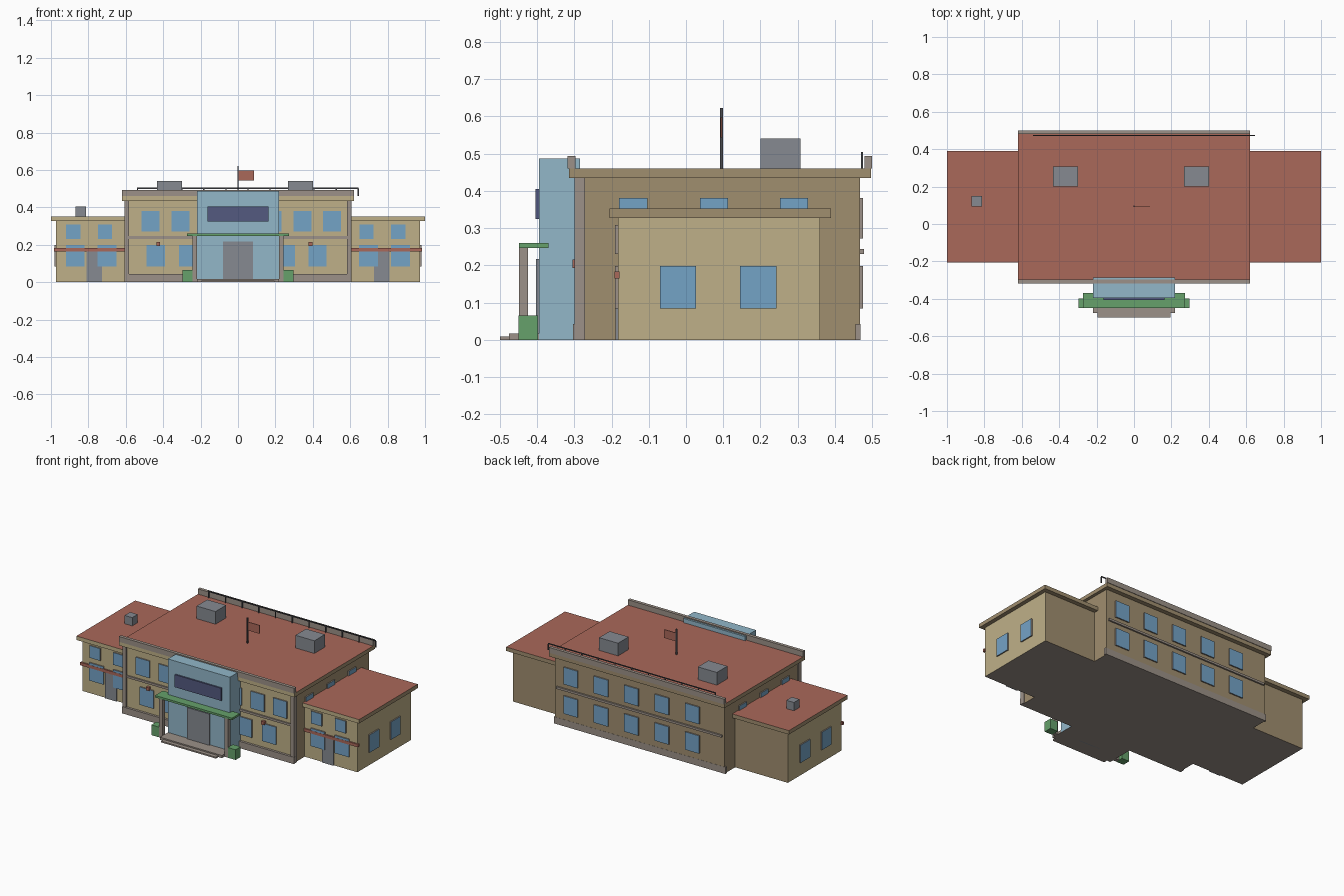
import bpy, bmesh
from mathutils import Vector

if "Cube" in bpy.data.objects:
    bpy.data.objects.remove(bpy.data.objects["Cube"])


def material(name, hex_code):
    rgb = [int(hex_code[i:i + 2], 16) / 255 for i in (0, 2, 4)]
    lin = [c / 12.92 if c <= 0.04045 else ((c + 0.055) / 1.055) ** 2.4 for c in rgb]
    m = bpy.data.materials.new(name)
    m.diffuse_color = (*lin, 1)
    m.use_nodes = True
    m.node_tree.nodes["Principled BSDF"].inputs["Base Color"].default_value = m.diffuse_color
    return m


TAN = material("light tan wall", "BFB088")
BROWN = material("dark tan wall", "A08E6F")
RED = material("brick red", "AA685A")
GREY = material("equipment grey", "868A91")
TRIM = material("stone trim", "9C9188")
BLUE = material("window blue", "74A3C6")
GLASS = material("pale glass", "92B7C9")
GREEN = material("green", "66A16B")
NAVY = material("sign navy", "545A80")
DARK = material("dark metal", "4A4B50")

DIRS = {"-x": (-1, 0, 0), "+x": (1, 0, 0), "-y": (0, -1, 0),
        "+y": (0, 1, 0), "-z": (0, 0, -1), "+z": (0, 0, 1)}


def box(name, x, y, z, mat, sides=None):
    """Box from ranges; sides maps a face direction to another material."""
    bm = bmesh.new()
    bmesh.ops.create_cube(bm, size=1)
    for v in bm.verts:
        v.co = Vector([(r[0] + r[1]) / 2 + c * (r[1] - r[0]) for r, c in zip((x, y, z), v.co)])
    bm.normal_update()
    mats = [mat]
    for d, m in (sides or {}).items():
        if m not in mats:
            mats.append(m)
        for f in bm.faces:
            if f.normal.dot(Vector(DIRS[d])) > 0.9:
                f.material_index = mats.index(m)
    me = bpy.data.meshes.new(name)
    bm.to_mesh(me)
    bm.free()
    for m in mats:
        me.materials.append(m)
    ob = bpy.data.objects.new(name, me)
    bpy.context.collection.objects.link(ob)
    return ob


def mirrored(s, a, b):
    return (a, b) if s > 0 else (-b, -a)


def window(name, side, wall, centre, width, z, mat=BLUE):
    """Thin framed plate on a wall facing the given direction."""
    t = 0.008
    across = (centre - width / 2, centre + width / 2)
    depth = (wall - t, wall + 0.001) if side[0] == "-" else (wall - 0.001, wall + t)
    x, y = (depth, across) if side[1] == "x" else (across, depth)
    box(name, x, y, z, TRIM, {side: mat})


LOW, HIGH = (0.084, 0.198), (0.272, 0.381)
FRONT, BACK = -0.288, 0.468

# Main block
box("main_block", (-0.6, 0.6), (FRONT, BACK), (0, 0.437), BROWN, {"-y": TAN, "-z": TRIM})
box("main_roof_slab", (-0.62, 0.62), (-0.315, 0.497), (0.435, 0.46), BROWN,
    {"-y": TAN, "+z": RED})
box("front_parapet", (-0.62, 0.62), (-0.318, -0.297), (0.46, 0.494), TRIM)
box("back_parapet", (-0.62, 0.62), (0.48, 0.5), (0.46, 0.494), TRIM)
box("front_plinth", (-0.607, 0.607), (-0.303, FRONT), (0, 0.043), TRIM)
box("back_plinth", (-0.607, 0.607), (0.455, 0.469), (0, 0.043), TRIM)
box("front_floor_band", (-0.585, 0.585), (-0.296, FRONT), (0.232, 0.246), TRIM)
box("back_floor_band", (-0.585, 0.585), (BACK, 0.478), (0.23, 0.244), TRIM)
for s in (-1, 1):
    box("corner_pilaster", mirrored(s, 0.583, 0.606), (-0.3, -0.271), (0, 0.435), TRIM)

# Main block windows
for c in (-0.468, -0.307, 0.183, 0.344, 0.503):
    window("front_upper_window", "-y", FRONT, c, 0.097, HIGH)
for c in (-0.44, -0.268, 0.255, 0.426):
    window("front_lower_window", "-y", FRONT, c, 0.097, LOW)
for i in range(5):
    for z in (LOW, HIGH):
        window("back_window", "+y", BACK, 0.485 - 0.215 * i, 0.1, z)
for side, wall in (("-x", -0.6), ("+x", 0.6)):
    for c in (-0.142, 0.075, 0.29):
        window("side_upper_window", side, wall, c, 0.076, HIGH)
for c in (-0.427, 0.388):
    box("wall_lamp", (c - 0.01, c + 0.01), (-0.305, FRONT), (0.193, 0.215), RED)

# Wings
for s, outer in ((-1, "-x"), (1, "+x")):
    box("wing", mirrored(s, 0.59, 0.973), (-0.183, 0.36), (0, 0.33), TAN,
        {"+y": BROWN, "-z": TRIM})
    box("wing_roof_slab", mirrored(s, 0.59, 1.0), (-0.205, 0.389), (0.327, 0.352), BROWN,
        {"-y": TAN, "+z": RED})
    box("wing_red_band", mirrored(s, 0.6, 0.983), (-0.192, -0.178), (0.165, 0.184), RED)
    door_x = 0.768 * s
    box("wing_door", (door_x - 0.041, door_x + 0.041), (-0.19, -0.182), (0, 0.17), GREY)
    for c in (-0.022, 0.194):
        window("wing_side_window", outer, 0.973 * s, c, 0.097, LOW)
for up, low in ((-0.88, -0.87), (-0.711, -0.7), (0.687, 0.697), (0.857, 0.868)):
    window("wing_upper_window", "-y", -0.183, up, 0.077, (0.23, 0.308))
    window("wing_lower_window", "-y", -0.183, low, 0.101, LOW)

# Entrance
box("glass_entrance", (-0.219, 0.219), (-0.395, -0.285), (0, 0.487), GLASS, {"-z": TRIM})
box("entrance_sign", (-0.164, 0.164), (-0.405, -0.395), (0.325, 0.405), NAVY)
box("entrance_door", (-0.08, 0.08), (-0.403, -0.395), (0, 0.217), GREY)
box("entrance_canopy", (-0.272, 0.272), (-0.449, -0.37), (0.247, 0.26), GREEN)
box("lower_step", (-0.194, 0.194), (-0.5, -0.47), (0, 0.009), TRIM)
box("upper_step", (-0.219, 0.219), (-0.475, -0.395), (0, 0.017), TRIM)
for s in (-1, 1):
    box("canopy_column", mirrored(s, 0.219, 0.244), (-0.449, -0.425), (0, 0.248), TRIM)
    box("planter", mirrored(s, 0.243, 0.298), (-0.45, -0.398), (0, 0.065), GREEN)

# Rooftop equipment
for c in (-0.366, 0.333):
    box("roof_unit", (c - 0.067, c + 0.067), (0.2, 0.307), (0.46, 0.541), GREY)
box("wing_chimney", (-0.868, -0.814), (0.094, 0.149), (0.352, 0.405), GREY)

# Flag
box("flag_pole", (-0.004, 0.004), (0.091, 0.099), (0.46, 0.622), DARK)
box("flag", (0.004, 0.086), (0.093, 0.097), (0.543, 0.597), RED)

# Back railing
box("top_rail", (-0.54, 0.645), (0.47, 0.475), (0.499, 0.505), DARK)
for i in range(11):
    x = -0.54 + 0.118 * i
    box("rail_post", (x, x + 0.006), (0.47, 0.475), (0.46, 0.5), DARK)
